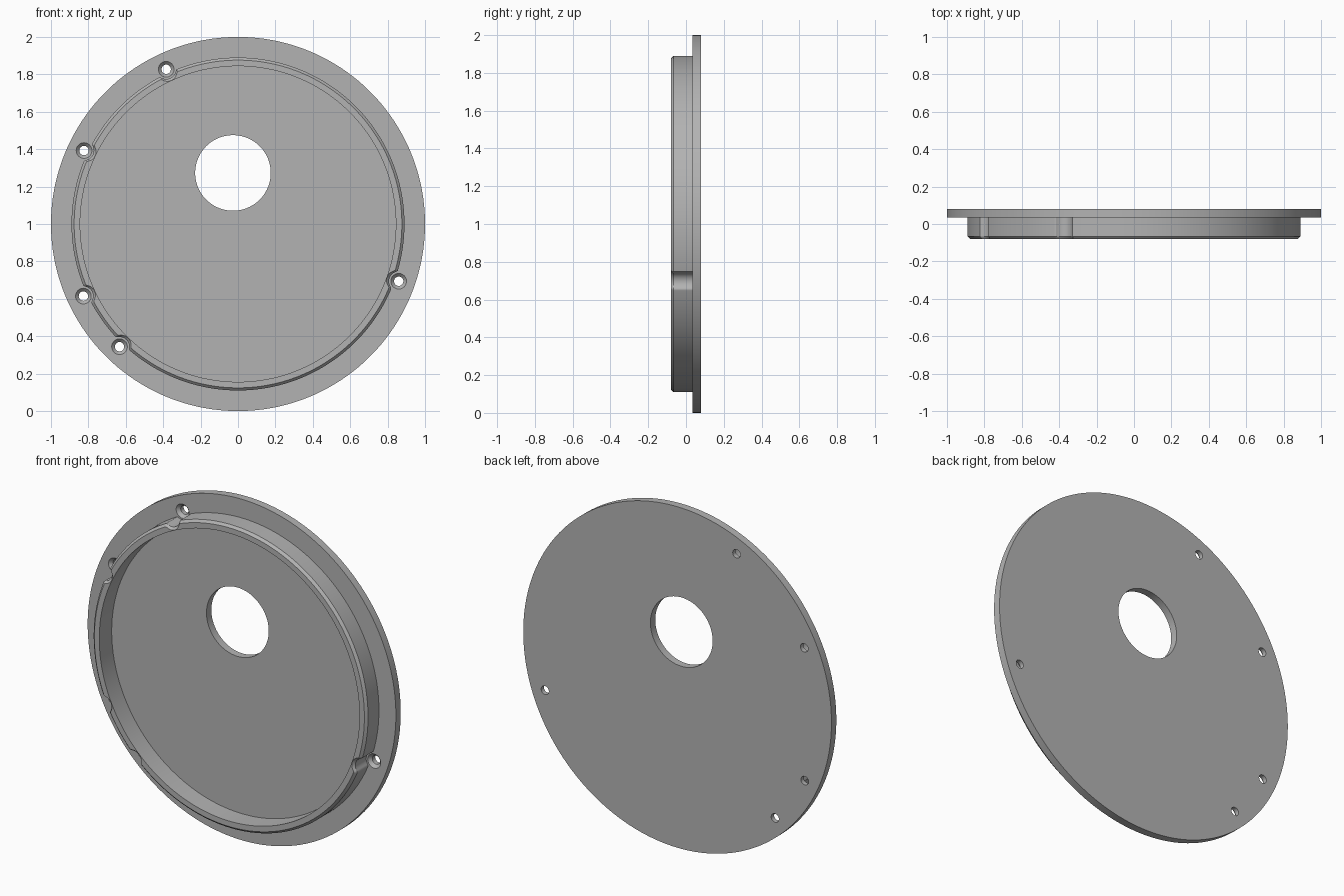
import bpy, bmesh, math
from math import sin, cos, pi

cube = bpy.data.objects.get("Cube")
if cube:
    bpy.data.objects.remove(cube, do_unlink=True)

FRONT, SEAT, BACK = -0.08, 0.035, 0.08      # depths along y
RIM_OUT, RIM_IN, CHAMFER = 0.89, 0.844, 0.014
BOLT_R, NOTCH_R = 0.912, 0.052
BOLTS = [math.radians(a) for a in (114.9, 154.5, 205.0, 226.0, 340.4)]

grey = bpy.data.materials.new("grey metal")
grey.use_nodes = True
colour = (0.45, 0.45, 0.45, 1)
grey.diffuse_color = colour
grey.node_tree.nodes["Principled BSDF"].inputs["Base Color"].default_value = colour


def lathe(name, profile, steps, cx=0, cz=1, closed=False):
    """Turn (radius, y) pairs about a y axis; a radius may be a function of angle."""
    bm = bmesh.new()
    rings = []
    for radius, y in profile:
        ring = []
        for i in range(steps):
            a = 2 * pi * i / steps
            r = radius(a) if callable(radius) else radius
            ring.append(bm.verts.new((cx + r * cos(a), y, cz + r * sin(a))))
        rings.append(ring)
    pairs = list(zip(rings, rings[1:]))
    if closed:
        pairs.append((rings[-1], rings[0]))
    else:
        bm.faces.new(rings[0])
        bm.faces.new(rings[-1])
    for p, q in pairs:
        for i in range(steps):
            j = (i + 1) % steps
            bm.faces.new((p[i], p[j], q[j], q[i]))
    bmesh.ops.recalc_face_normals(bm, faces=bm.faces)
    mesh = bpy.data.meshes.new(name)
    bm.to_mesh(mesh)
    bm.free()
    mesh.materials.append(grey)
    obj = bpy.data.objects.new(name, mesh)
    bpy.context.collection.objects.link(obj)
    return obj


def activate(obj):
    bpy.ops.object.select_all(action='DESELECT')
    obj.select_set(True)
    bpy.context.view_layer.objects.active = obj


def cut(obj, cutter):
    mod = obj.modifiers.new("cut", 'BOOLEAN')
    mod.operation, mod.solver, mod.object = 'DIFFERENCE', 'EXACT', cutter
    activate(obj)
    bpy.ops.object.modifier_apply(modifier=mod.name)
    bpy.data.objects.remove(cutter, do_unlink=True)


def notched(angle):
    """Rim radius, dipping smoothly round each screw."""
    r = RIM_OUT
    for bolt in BOLTS:
        side = BOLT_R * sin(angle - bolt)
        if cos(angle - bolt) > 0 and abs(side) < NOTCH_R:
            dip = BOLT_R * cos(angle - bolt) - math.sqrt(NOTCH_R ** 2 - side ** 2)
            k = 0.014
            h = max(k - abs(r - dip), 0) / k
            r = min(r, dip) - h * h * k / 4
    return r


# Flange plate with the large opening and countersunk screw holes
plate = lathe("flange_plate", [(1, SEAT), (1, BACK)], 180)
cut(plate, lathe("opening_cutter", [(0.202, 0), (0.202, 0.12)], 96, -0.027, 1.273))
for a in BOLTS:
    hole = [(0.048, SEAT - 0.006), (0.042, SEAT), (0.025, SEAT + 0.018), (0.025, 0.12)]
    cut(plate, lathe("screw_cutter", hole, 32, BOLT_R * cos(a), 1 + BOLT_R * sin(a)))

# Raised rim with chamfered front edge
rim = lathe("raised_rim", [
    (notched, SEAT + 0.001),
    (notched, FRONT + CHAMFER),
    (lambda a: notched(a) - CHAMFER, FRONT),
    (RIM_IN, FRONT),
    (RIM_IN, SEAT + 0.001)], 1080, closed=True)

for part in (plate, rim):
    activate(part)
    bpy.ops.object.shade_smooth_by_angle(angle=math.radians(30))
